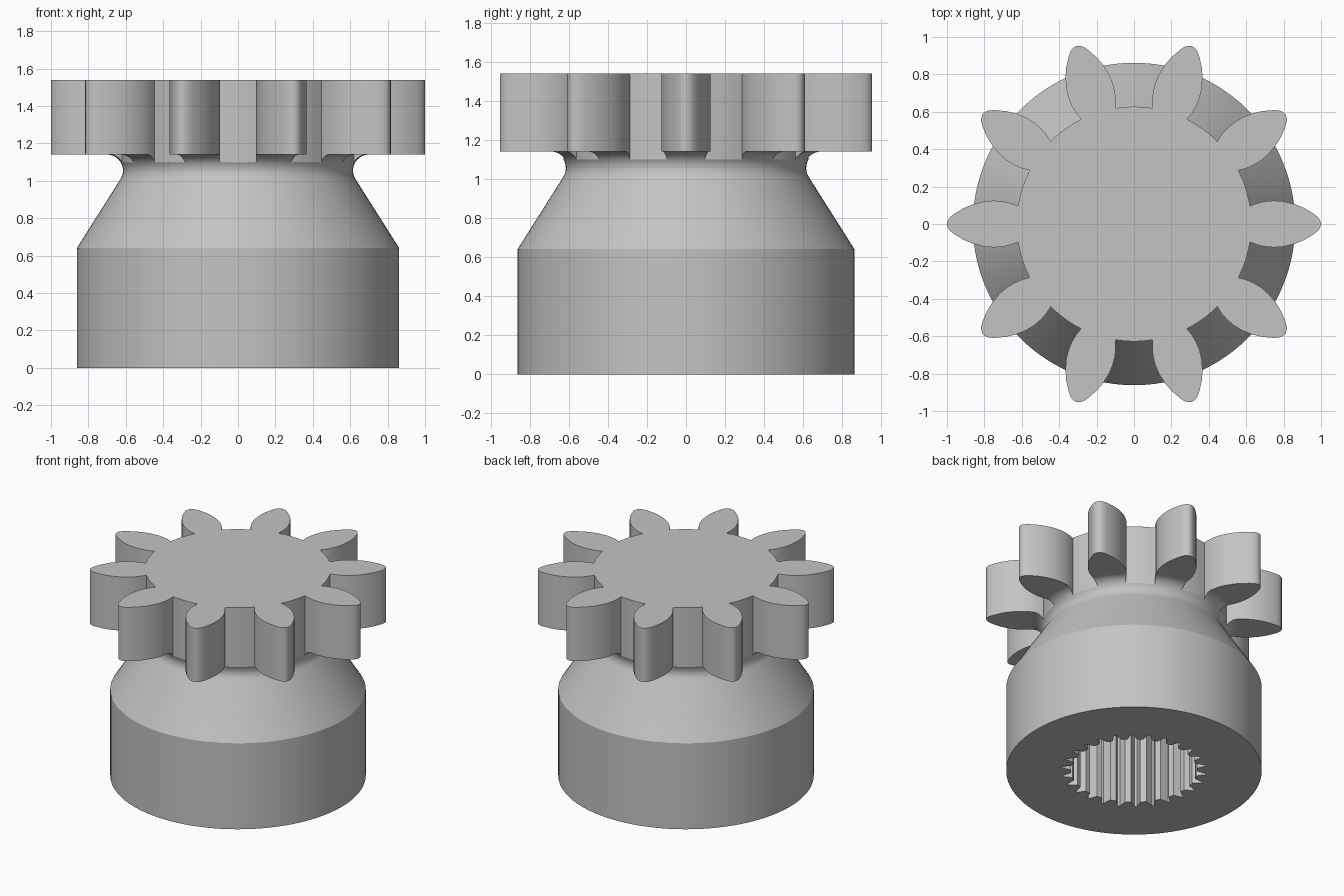
import bpy, bmesh
from math import sin, cos, pi, atan2, hypot, radians

cube = bpy.data.objects.get("Cube")
if cube:
    bpy.data.objects.remove(cube, do_unlink=True)

steel = bpy.data.materials.new("grey_steel")
steel.use_nodes = True
GREY = (0.55, 0.55, 0.55, 1)
steel.diffuse_color = GREY
steel.node_tree.nodes["Principled BSDF"].inputs["Base Color"].default_value = GREY

TEETH, SPLINES = 10, 26
SEGMENTS = SPLINES * 4
NECK_Z, GEAR_Z, TOP_Z = 1.055, 1.14, 1.54
FILLET_X, FILLET_R = 0.70, 0.085


def loft(name, rings, cap_start=False, cap_end=False):
    """Skin a list of equal-length point rings into one object."""
    bm = bmesh.new()
    loops = [[bm.verts.new(p) for p in ring] for ring in rings]
    for a, b in zip(loops, loops[1:]):
        for i in range(len(a)):
            j = (i + 1) % len(a)
            bm.faces.new((a[i], a[j], b[j], b[i]))
    if cap_start:
        bm.faces.new(loops[0][::-1])
    if cap_end:
        bm.faces.new(loops[-1])
    mesh = bpy.data.meshes.new(name)
    bm.to_mesh(mesh)
    bm.free()
    mesh.materials.append(steel)
    obj = bpy.data.objects.new(name, mesh)
    bpy.context.collection.objects.link(obj)
    return obj


def select(obj):
    bpy.ops.object.select_all(action='DESELECT')
    obj.select_set(True)
    bpy.context.view_layer.objects.active = obj


def smooth(obj):
    select(obj)
    bpy.ops.object.shade_smooth_by_angle(angle=radians(28))


def circle(r, z):
    return [(r * cos(2 * pi * i / SEGMENTS), r * sin(2 * pi * i / SEGMENTS), z)
            for i in range(SEGMENTS)]


def spline_ring(z):
    """Internal spline outline: wide lands inside, narrow grooves outside."""
    pts = []
    for k in range(SPLINES):
        for offset, r in ((-0.2, 0.425), (0.2, 0.425), (0.43, 0.485), (0.57, 0.485)):
            a = 2 * pi * (k + offset) / SPLINES
            pts.append((r * cos(a), r * sin(a), z))
    return pts


def fillet(start, end, steps):
    """Points (radius, height) along the concave neck fillet."""
    out = []
    for i in range(steps + 1):
        a = radians(start + (end - start) * i / steps)
        out.append((FILLET_X + FILLET_R * cos(a), NECK_Z + FILLET_R * sin(a)))
    return out


def gear_ring(z):
    """Pinion outline: bulging tooth flanks joined by root arcs."""
    flank = [(0.62, 0.096), (0.66, 0.112), (0.70, 0.121), (0.75, 0.125),
             (0.80, 0.121), (0.86, 0.106), (0.91, 0.085), (0.96, 0.055),
             (0.985, 0.035), (0.996, 0.017)]
    tooth = [(x, -y) for x, y in flank] + [(1.0, 0)] + [(x, y) for x, y in flank[::-1]]
    root = hypot(*flank[0])
    edge = atan2(flank[0][1], flank[0][0])
    gap = 2 * pi / TEETH - 2 * edge
    tooth += [(root * cos(edge + gap * i / 6), root * sin(edge + gap * i / 6))
              for i in range(1, 6)]
    pts = []
    for k in range(TEETH):
        c, s = cos(2 * pi * k / TEETH), sin(2 * pi * k / TEETH)
        pts += [(x * c - y * s, x * s + y * c, z) for x, y in tooth]
    return pts


# Hub: splined bore, flat base, cylinder, cone and lower half of the neck fillet
bore_depth = 0.95
profile = [(0.862, 0), (0.862, 0.64)] + fillet(213, 180, 6)
rings = [spline_ring(bore_depth), spline_ring(0)] + [circle(r, z) for r, z in profile]
smooth(loft("splined_hub", rings, cap_start=True))

# Pinion gear
smooth(loft("pinion_gear", [gear_ring(GEAR_Z), gear_ring(TOP_Z)], True, True))

# Neck fillet under the teeth, trimmed to the pinion outline
neck = loft("neck_fillet", [circle(r, z) for r, z in fillet(180, 90, 12)], True, True)
cutter = loft("neck_cutter", [gear_ring(1.0), gear_ring(1.2)], True, True)
cutter.hide_render = True
trim = neck.modifiers.new("trim", 'BOOLEAN')
trim.operation, trim.solver, trim.object = 'INTERSECT', 'EXACT', cutter
select(neck)
bpy.ops.object.modifier_apply(modifier="trim")
bpy.data.objects.remove(cutter, do_unlink=True)
smooth(neck)
